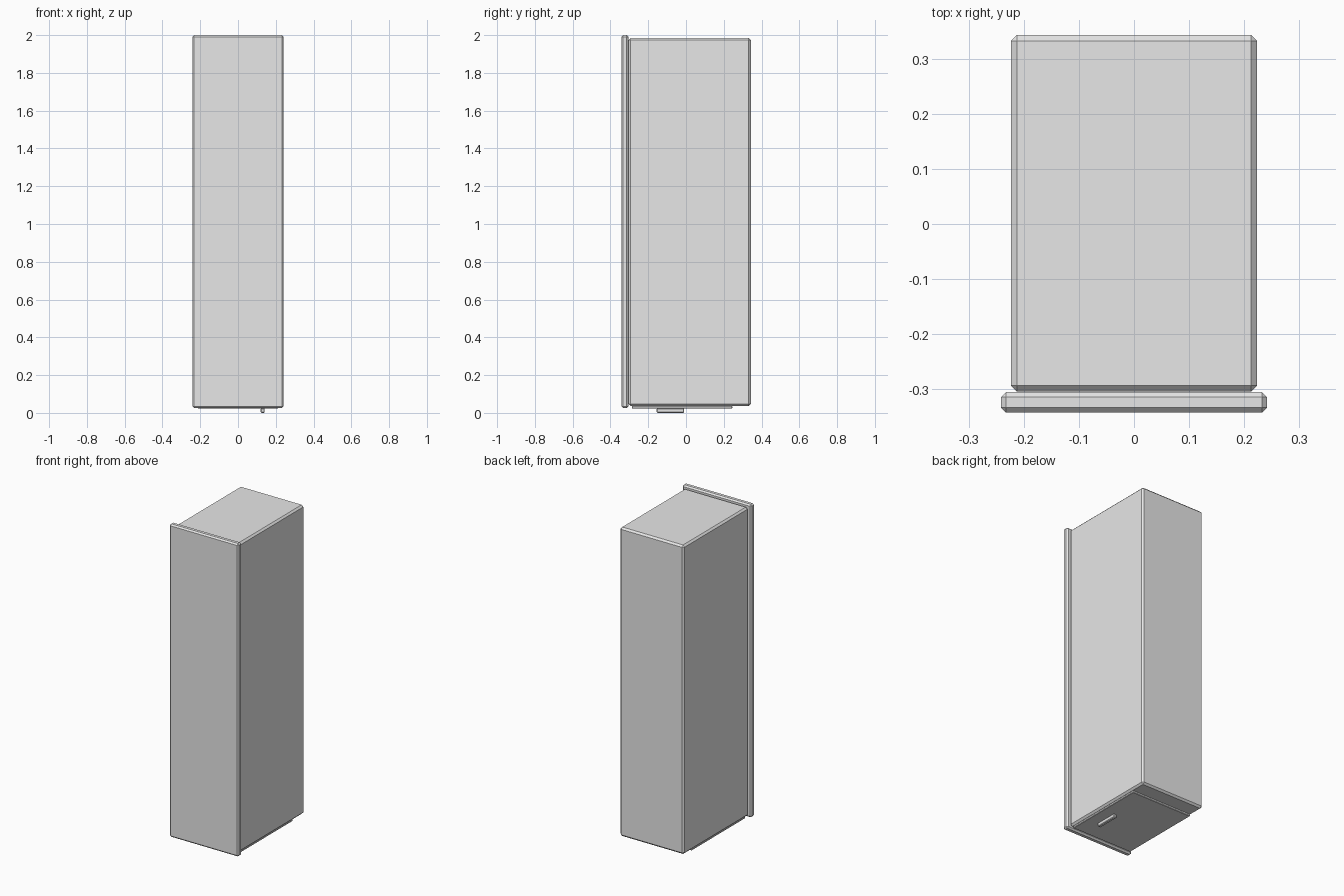
import bpy

cube = bpy.data.objects.get("Cube")
if cube:
    bpy.data.objects.remove(cube, do_unlink=True)

# Single plain finish
grey = bpy.data.materials.new("light grey")
grey.use_nodes = True
colour = (0.8, 0.8, 0.8, 1)
grey.diffuse_color = colour
grey.node_tree.nodes["Principled BSDF"].inputs["Base Color"].default_value = colour


def panel(name, x, y, z, chamfer):
    """Box spanning the given (min, max) ranges, with chamfered edges."""
    ranges = (x, y, z)
    bpy.ops.mesh.primitive_cube_add(size=1, location=[(a + b) / 2 for a, b in ranges])
    ob = bpy.context.object
    ob.name = name
    ob.scale = [b - a for a, b in ranges]
    bpy.ops.object.transform_apply(location=False, rotation=False, scale=True)
    ob.data.materials.append(grey)
    if chamfer:
        bevel = ob.modifiers.new("Chamfer", "BEVEL")
        bevel.width = chamfer
        bevel.segments = 1
    return ob


# Tall carcass
panel("cabinet_body", (-0.223, 0.223), (-0.304, 0.343), (0.036, 1.985), 0.011)

# Overhanging front door
panel("door", (-0.241, 0.241), (-0.342, -0.305), (0.026, 2.0), 0.009)

# Recessed plate under the carcass
panel("bottom_plate", (-0.212, 0.212), (-0.287, 0.245), (0.023, 0.037), 0.003)

# Small grip below the plate
panel("bottom_grip", (0.12, 0.141), (-0.155, -0.01), (0.0, 0.024), 0.004)
